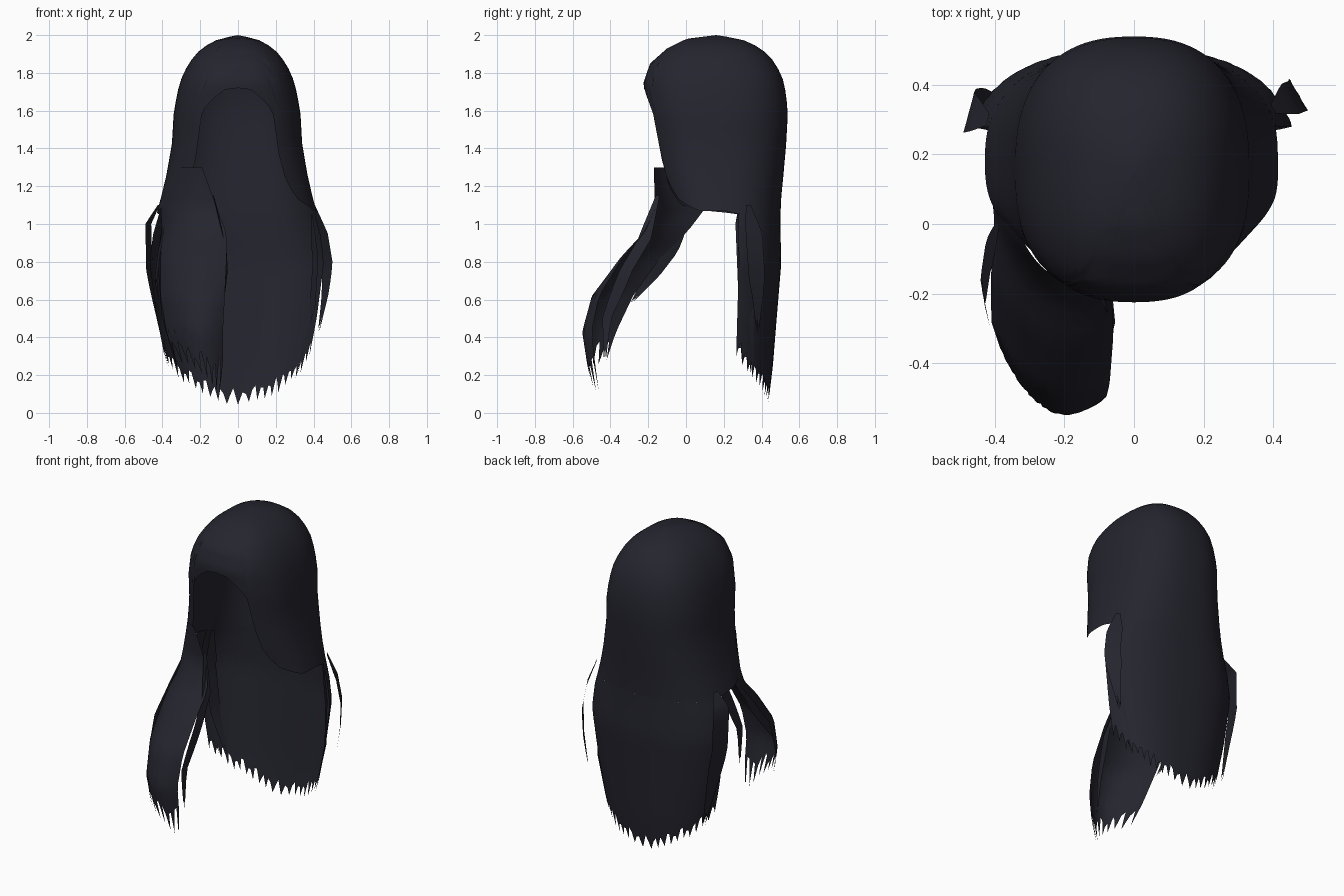
import bpy
import bmesh
import random
from math import sin, cos, radians

random.seed(4)
old = bpy.data.objects.get("Cube")
if old:
    bpy.data.objects.remove(old)

hair = bpy.data.materials.new("dark_navy_hair")
hair.use_nodes = True
colour = (0.018, 0.018, 0.028, 1)
hair.diffuse_color = colour
shader = hair.node_tree.nodes["Principled BSDF"]
shader.inputs["Base Color"].default_value = colour
shader.inputs["Roughness"].default_value = 0.8


def keyed(keys, t):
    """Linear blend through (position, values...) keys sorted by position."""
    if t <= keys[0][0]:
        return keys[0][1:]
    for a, b in zip(keys, keys[1:]):
        if t <= b[0]:
            f = (t - a[0]) / (b[0] - a[0])
            return tuple(p + (q - p) * f for p, q in zip(a[1:], b[1:]))
    return keys[-1][1:]


def sheet(name, columns, rows, point):
    """Smooth grid surface; point(u, v, column) gives each position."""
    bm = bmesh.new()
    grid = [[bm.verts.new(point(i / columns, j / rows, i)) for j in range(rows + 1)]
            for i in range(columns + 1)]
    for left, right in zip(grid, grid[1:]):
        for j in range(rows):
            bm.faces.new((left[j], right[j], right[j + 1], left[j + 1]))
    bmesh.ops.remove_doubles(bm, verts=bm.verts, dist=0.0005)
    for face in bm.faces:
        face.smooth = True
    mesh = bpy.data.meshes.new(name)
    bm.to_mesh(mesh)
    bm.free()
    mesh.materials.append(hair)
    obj = bpy.data.objects.new(name, mesh)
    bpy.context.collection.objects.link(obj)
    return obj


def teeth(count, depth):
    """Ragged hem: pointed tips separated by notches of varied depth."""
    return [random.uniform(0, depth / 4) if i % 3 == 0
            else random.uniform(depth / 2, depth) for i in range(count + 1)]


# Head envelope: height, half width, front y, back y
CENTRE = 0.16
envelope = [
    (0.0, 0.32, 0.0, 0.43), (0.25, 0.38, 0.0, 0.46), (0.5, 0.43, 0.0, 0.48),
    (0.8, 0.47, 0.0, 0.505), (0.95, 0.45, -0.06, 0.5), (1.1, 0.405, -0.1, 0.5),
    (1.25, 0.37, -0.15, 0.515), (1.42, 0.34, -0.18, 0.53), (1.6, 0.33, -0.21, 0.54),
    (1.75, 0.3, -0.225, 0.52), (1.85, 0.255, -0.19, 0.475), (1.93, 0.19, -0.1, 0.4),
    (1.98, 0.1, 0.0, 0.29), (2.0, 0.0, CENTRE, CENTRE)]


def on_head(angle, z):
    """Point on the envelope; angle zero is the back, positive toward +x."""
    half, front, back = keyed(envelope, z)
    s, c = sin(radians(angle)), cos(radians(angle))
    power = 0.82 if c > 0 else 0.76
    x = half * abs(s) ** power * (1 if s > 0 else -1.03)
    y = CENTRE + ((back if c > 0 else front) - CENTRE) * abs(c) ** power
    return x, y, z


# Cap with an arched face opening
fringe = [(152, 1.58), (157, 1.63), (164, 1.67), (172, 1.71), (180, 1.72)]
hem_left = [(73, 1.05), (85, 1.07), (105, 1.07), (120, 1.1), (132, 1.13),
            (143, 1.22), (147, 1.35), (150, 1.42)] + fringe
hem_right = [(73, 1.05), (130, 1.1), (143, 1.18), (148, 1.34)] + fringe


def cap_point(u, v, i):
    angle = -180 + 360 * u
    hem = keyed(hem_left if angle > 0 else hem_right, abs(angle))[0]
    return on_head(angle, 2 - (2 - hem) * v ** 1.7)


sheet("hair_cap", 90, 16, cap_point)

# Long back hair hanging from the cap
back_hem = [(0, 0.02), (20, 0.06), (40, 0.13), (60, 0.2), (74, 0.3)]
back_teeth = teeth(66, 0.11)


def back_point(u, v, i):
    angle = -74 + 148 * u
    hem = keyed(back_hem, abs(angle))[0] + back_teeth[i]
    return on_head(angle, 1.05 + (hem - 1.05) * v)


sheet("back_hair", 66, 14, back_point)

# Forward lock: height, then inner, middle and outer edge as x, y
lock = [
    (0.0, 1.3, -0.19, -0.17, -0.3, -0.08, -0.37, 0.1),
    (0.2, 1.08, -0.11, -0.165, -0.31, -0.1, -0.41, 0.1),
    (0.32, 0.95, -0.06, -0.22, -0.27, -0.19, -0.4, 0.0),
    (0.43, 0.83, -0.06, -0.33, -0.27, -0.31, -0.41, -0.13),
    (0.62, 0.62, -0.07, -0.46, -0.26, -0.48, -0.41, -0.28),
    (0.77, 0.43, -0.08, -0.5, -0.24, -0.54, -0.38, -0.37),
    (0.92, 0.25, -0.08, -0.48, -0.2, -0.52, -0.32, -0.43),
    (1.0, 0.1, -0.1, -0.46, -0.17, -0.49, -0.26, -0.46)]
lock_teeth = teeth(24, 0.13)


def lock_point(u, v, i):
    length = 1 - (lock_teeth[i] + 0.1 * u * u) * v * v
    z, ax, ay, bx, by, cx, cy = keyed(lock, v * length)
    wa, wb, wc = (1 - u) * (1 - 2 * u), 4 * u * (1 - u), u * (2 * u - 1)
    return ax * wa + bx * wb + cx * wc, ay * wa + by * wb + cy * wc, z


sheet("front_lock", 24, 20, lock_point)


def strand(name, path, width, angle):
    """Tapered ribbon along path, its width lying at an angle in plan."""
    dx, dy = cos(radians(angle)), sin(radians(angle))
    keys = [(k / (len(path) - 1), *p) for k, p in enumerate(path)]
    ragged = teeth(6, 0.12)

    def point(u, v, i):
        x, y, z = keyed(keys, v * (1 - ragged[i] * v))
        w = width * (u - 0.5) * min(1, 0.3 + 3 * v, 0.15 + 2.2 * (1 - v))
        return x + dx * w, y + dy * w, z

    sheet(name, 6, 12, point)


# Loose strands along the edges of the back hair
strand("left_side_strand", [(0.4, 0.33, 1.1), (0.45, 0.36, 0.95), (0.475, 0.37, 0.8),
                            (0.46, 0.38, 0.62), (0.425, 0.38, 0.42)], 0.1, 120)
strand("right_side_strand", [(-0.42, 0.3, 1.1), (-0.475, 0.32, 1.0), (-0.47, 0.33, 0.75),
                             (-0.42, 0.34, 0.5), (-0.37, 0.35, 0.24)], 0.12, 75)
for side, label in ((1, "left"), (-1, "right")):
    strand(label + "_inner_strand", [(side * 0.39, 0.3, 1.05), (side * 0.41, 0.31, 0.8),
                                     (side * 0.39, 0.33, 0.5), (side * 0.31, 0.35, 0.2)],
           0.07, 90 + side * 25)

# Loose strands along the edges of the forward lock
strand("lock_outer_strand", [(-0.39, 0.0, 1.0), (-0.42, -0.1, 0.83),
                             (-0.435, -0.2, 0.7), (-0.415, -0.29, 0.58)], 0.08, 100)
strand("lock_inner_strand", [(-0.13, -0.15, 1.15), (-0.07, -0.22, 0.92), (-0.06, -0.32, 0.75),
                             (-0.09, -0.42, 0.5), (-0.08, -0.43, 0.26)], 0.07, 80)
